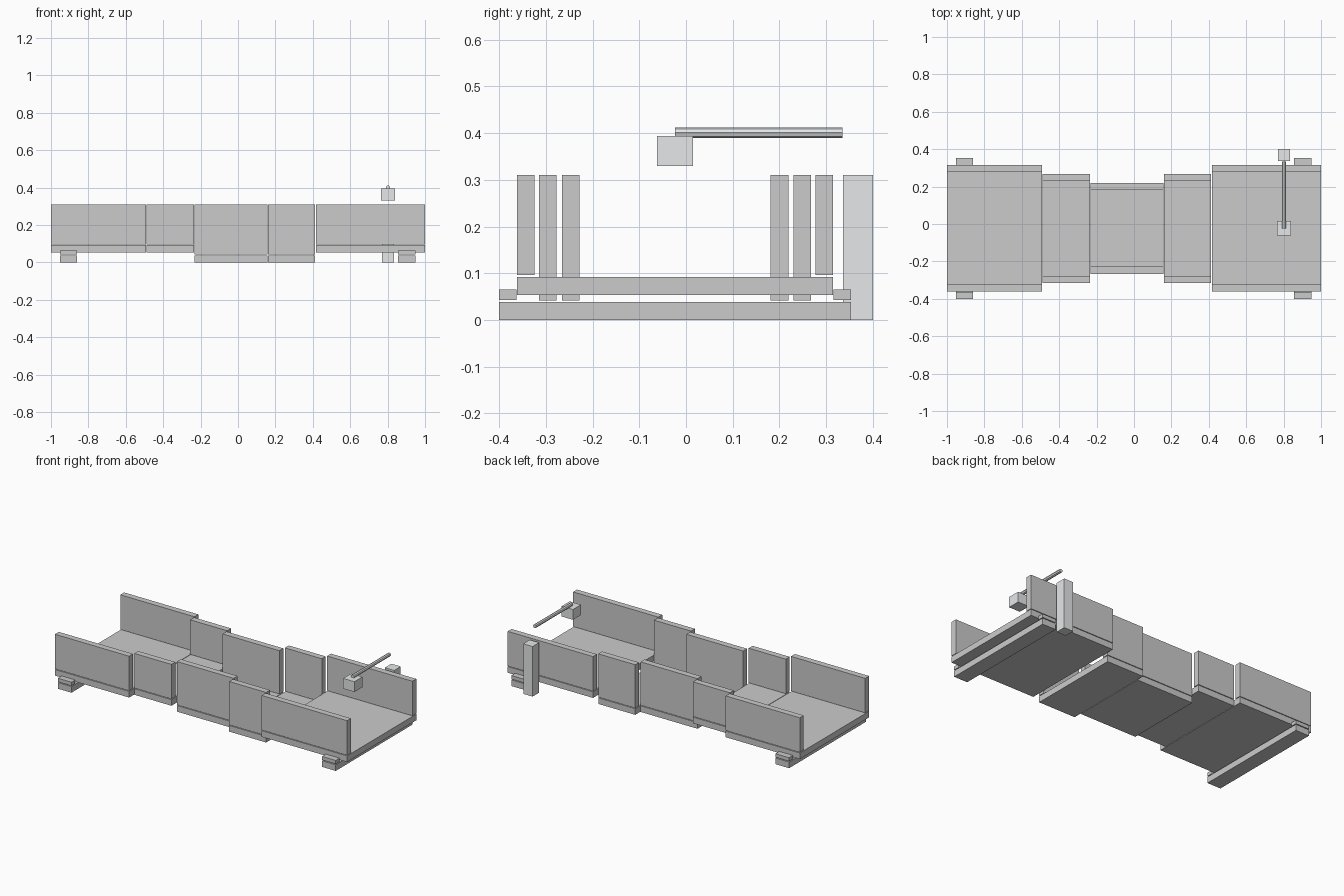
import bpy
import math

if "Cube" in bpy.data.objects:
    bpy.data.objects.remove(bpy.data.objects["Cube"])


def material(name, rgb):
    m = bpy.data.materials.new(name)
    m.diffuse_color = (*rgb, 1)
    m.use_nodes = True
    m.node_tree.nodes["Principled BSDF"].inputs["Base Color"].default_value = m.diffuse_color
    return m


def box(name, x, y, z, mat=None):
    """Box from (min, max) pairs on each axis."""
    bpy.ops.mesh.primitive_cube_add(size=1, location=[(a + b) / 2 for a, b in (x, y, z)])
    o = bpy.context.object
    o.name = name
    o.scale = [b - a for a, b in (x, y, z)]
    bpy.ops.object.transform_apply(location=False, rotation=False, scale=True)
    if mat:
        o.data.materials.append(mat)
    return o


light = material("light_grey", (0.78, 0.8, 0.81))

CY = -0.0235     # centre line of the channel
T = 0.038        # plate thickness
TOP = 0.31       # top of all walls

# Channel sections: x start, x end, half width, floor underside
sections = [
    (-1.0, -0.492, 0.3385, 0.054),
    (-0.489, -0.235, 0.2915, 0.054),
    (-0.232, 0.157, 0.2425, 0.0),
    (0.160, 0.413, 0.2915, 0.0),
    (0.416, 1.0, 0.3385, 0.054),
]
for i, (x0, x1, hw, z) in enumerate(sections, 1):
    box(f"channel_floor_{i}", (x0, x1), (CY - hw, CY + hw), (z, z + T))
    zw = (z + T + 0.004, TOP)
    box(f"front_wall_{i}", (x0, x1), (CY - hw, CY - hw + T), zw)
    box(f"back_wall_{i}", (x0, x1), (CY + hw - T, CY + hw), zw)

# Cross beams under both ends, with retaining blocks on their tips
for side, x in (("left", (-0.953, -0.86)), ("right", (0.856, 0.949))):
    box(f"{side}_cross_beam", x, (-0.4, 0.353), (0, T))
    box(f"{side}_front_block", x, (-0.4, -0.363), (0.043, 0.065))
    box(f"{side}_back_block", x, (0.316, 0.353), (0.043, 0.065))

# Sensor post, arm and head
SX = 0.802
box("sensor_post", (SX - 0.032, SX + 0.032), (0.336, 0.4), (0, TOP), light)
box("sensor_head", (SX - 0.0385, SX + 0.0385), (-0.062, 0.015), (0.33, 0.394), light)
bpy.ops.mesh.primitive_cylinder_add(vertices=8, radius=0.011, depth=0.359,
                                    location=(SX, 0.1555, 0.401),
                                    rotation=(math.pi / 2, 0, 0))
arm = bpy.context.object
arm.name = "sensor_arm"
arm.data.materials.append(light)
